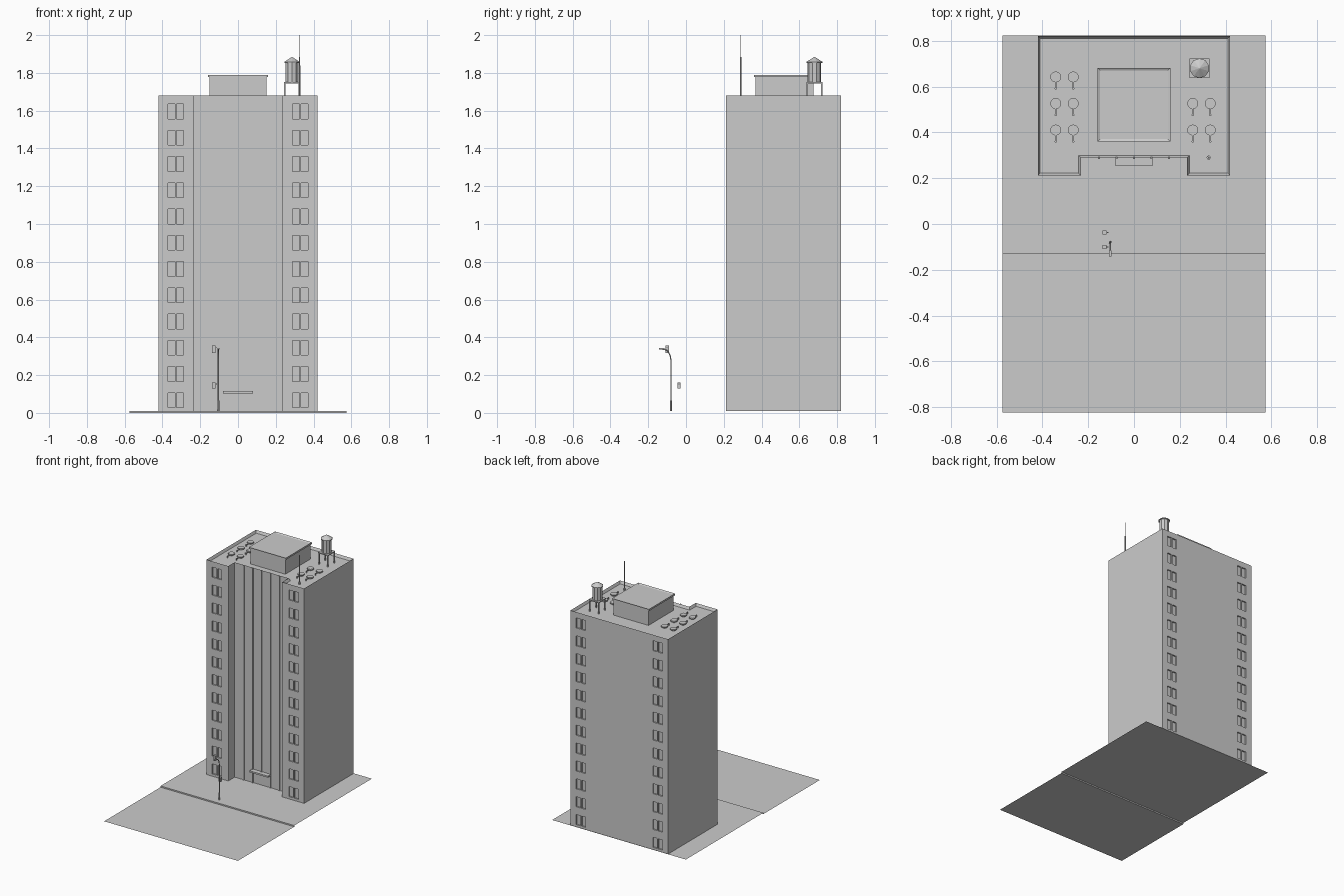
import bpy, bmesh
from math import pi
from mathutils import Matrix, Vector

if "Cube" in bpy.data.objects:
    bpy.data.objects.remove(bpy.data.objects["Cube"], do_unlink=True)

GREY = (0.6, 0.6, 0.6, 1)
grey = bpy.data.materials.new("plain_grey")
grey.use_nodes = True
grey.diffuse_color = GREY
grey.node_tree.nodes["Principled BSDF"].inputs["Base Color"].default_value = GREY


def finish(name, bm):
    bmesh.ops.recalc_face_normals(bm, faces=bm.faces)
    mesh = bpy.data.meshes.new(name)
    bm.to_mesh(mesh)
    bm.free()
    mesh.materials.append(grey)
    obj = bpy.data.objects.new(name, mesh)
    bpy.context.collection.objects.link(obj)
    return obj


def add_box(bm, low, high):
    low, high = Vector(low), Vector(high)
    m = Matrix.Translation((low + high) / 2) @ Matrix.Diagonal((*(high - low), 1))
    bmesh.ops.create_cube(bm, size=1, matrix=m)


def add_cone(bm, x, y, z0, z1, r0, r1, sides=10):
    bmesh.ops.create_cone(bm, cap_ends=True, segments=sides, radius1=r0, radius2=r1,
                          depth=z1 - z0, matrix=Matrix.Translation((x, y, (z0 + z1) / 2)))


def boxes(name, *pairs):
    bm = bmesh.new()
    for low, high in pairs:
        add_box(bm, low, high)
    return finish(name, bm)


def prism_with_parapet(name, outline, z0, z1, rim, drop):
    bm = bmesh.new()
    base = bm.faces.new([bm.verts.new((x, y, z0)) for x, y in outline])
    ext = bmesh.ops.extrude_face_region(bm, geom=[base], use_keep_orig=True)["geom"]
    bmesh.ops.translate(bm, vec=(0, 0, z1 - z0),
                        verts=[g for g in ext if isinstance(g, bmesh.types.BMVert)])
    bmesh.ops.recalc_face_normals(bm, faces=bm.faces)
    top = next(f for f in bm.faces if f.normal.z > 0.9)
    bmesh.ops.inset_region(bm, faces=[top], thickness=rim, use_even_offset=True)
    bmesh.ops.translate(bm, vec=(0, 0, -drop), verts=top.verts)
    return finish(name, bm)


# Ground sheets: sidewalk, curb face and two road lanes
def sheet(name, y0, z0, y1, z1):
    bm = bmesh.new()
    w = 0.575
    bm.faces.new([bm.verts.new(p) for p in ((-w, y0, z0), (w, y0, z0), (w, y1, z1), (-w, y1, z1))])
    return finish(name, bm)


CURB, LANE, EDGE, PAVE = -0.13, -0.36, 0.823, 0.01
sheet("sidewalk", CURB, PAVE, EDGE, PAVE)
sheet("curb", CURB, 0, CURB, PAVE)
sheet("near_lane", LANE, 0, CURB, 0)
sheet("far_lane", -EDGE, 0, LANE, 0)

# Tower block with a recessed centre and a roof parapet
HALF, FRONT, BACK, RECESS, BAY = 0.42, 0.212, 0.82, 0.29, 0.232
TOP, ROOF = 1.68, 1.66
tower = prism_with_parapet("tower", [
    (-HALF, BACK), (-HALF, FRONT), (-BAY, FRONT), (-BAY, RECESS),
    (BAY, RECESS), (BAY, FRONT), (HALF, FRONT), (HALF, BACK)], PAVE, TOP, 0.01, TOP - ROOF)

# Window recesses: a pair on each side of every floor, front and back
bm = bmesh.new()
DEPTH = 0.01
for floor in range(12):
    z = 0.028 + floor * 0.139
    for wall in (FRONT, BACK):
        for side in (-1, 1):
            for x in (0.307, 0.352):
                c = side * x
                add_box(bm, (c - 0.018, wall - DEPTH, z), (c + 0.018, wall + DEPTH, z + 0.078))
cutter = finish("window_cutter", bm)
cutter.hide_render = True
cut = tower.modifiers.new("windows", "BOOLEAN")
cut.operation, cut.object, cut.solver = "DIFFERENCE", cutter, "EXACT"
with bpy.context.temp_override(object=tower, active_object=tower, selected_objects=[tower]):
    bpy.ops.object.modifier_apply(modifier=cut.name)
bpy.data.objects.remove(cutter, do_unlink=True)

# Facade ribs and entrance canopy
SILL = 0.115
for i in range(-2, 3):
    x = i * 0.0765
    boxes("facade_rib", ((x - 0.005, RECESS - 0.007, SILL if i == 0 else PAVE),
                         (x + 0.005, RECESS + 0.002, TOP)))
boxes("entrance_canopy", ((-0.08, 0.253, SILL - 0.012), (0.08, RECESS, SILL)))

# Rooftop machine room with an overhanging rimmed cap
boxes("machine_room", ((-0.15, 0.367, ROOF), (0.15, 0.675, 1.78)))
prism_with_parapet("machine_room_cap",
                   [(-0.159, 0.36), (0.159, 0.36), (0.159, 0.682), (-0.159, 0.682)],
                   1.777, 1.79, 0.011, 0.006)

# Water tank on four legs
TX, TY = 0.286, 0.68
boxes("tank_legs", *[((TX + sx * 0.038 - 0.004, TY + sy * 0.038 - 0.004, ROOF),
                      (TX + sx * 0.038 + 0.004, TY + sy * 0.038 + 0.004, 1.75))
                     for sx in (-1, 1) for sy in (-1, 1)])
boxes("tank_platform", ((TX - 0.043, TY - 0.043, 1.745), (TX + 0.043, TY + 0.043, 1.753)))
bm = bmesh.new()
add_cone(bm, TX, TY, 1.753, 1.852, 0.036, 0.036)
add_cone(bm, TX, TY, 1.852, 1.858, 0.043, 0.043)
add_cone(bm, TX, TY, 1.858, 1.884, 0.043, 0.002)
finish("water_tank", bm)

# Antenna
bm = bmesh.new()
add_cone(bm, 0.326, 0.29, ROOF, 1.675, 0.009, 0.009)
add_cone(bm, 0.326, 0.29, 1.675, 1.885, 0.0045, 0.004, 6)
add_cone(bm, 0.326, 0.29, 1.885, 2.0, 0.0015, 0.0015, 6)
finish("antenna", bm)

# Round roof vents, each with a short pipe toward the front
spots = [(x, y) for x in (-0.342, -0.265, 0.256, 0.333) for y in (0.41, 0.526, 0.642)
         if x < 0 or y < 0.6]
for x, y in spots:
    bm = bmesh.new()
    add_cone(bm, x, y, ROOF, 1.668, 0.012, 0.012)
    add_cone(bm, x, y, 1.668, 1.677, 0.024, 0.024, 12)
    add_box(bm, (x - 0.003, y - 0.05, 1.668), (x + 0.003, y - 0.02, 1.673))
    add_cone(bm, x, y - 0.05, ROOF, 1.675, 0.005, 0.005, 8)
    finish("roof_vent", bm)

# Street lamp: post, curved arm and lamp head
PX, PY = -0.104, -0.08
bm = bmesh.new()
add_cone(bm, PX, PY, PAVE, 0.065, 0.006, 0.005, 8)
finish("lamp_base", bm)
curve = bpy.data.curves.new("lamp_post", "CURVE")
curve.dimensions = "3D"
curve.bevel_depth, curve.bevel_resolution = 0.0035, 1
path = [(0, 0.02), (0, 0.28), (-0.004, 0.305), (-0.014, 0.325), (-0.03, 0.335), (-0.055, 0.339)]
line = curve.splines.new("POLY")
line.points.add(len(path) - 1)
for point, (dy, z) in zip(line.points, path):
    point.co = (PX, PY + dy, z, 1)
curve.materials.append(grey)
bpy.context.collection.objects.link(bpy.data.objects.new("lamp_post", curve))
boxes("lamp_head", ((PX - 0.005, -0.142, 0.336), (PX + 0.005, -0.115, 0.343)))

# Signal boxes beside the lamp post
for name, y, z, h in (("traffic_signal", -0.1, 0.338, 0.02), ("walk_signal", -0.037, 0.145, 0.016)):
    boxes(name, ((-0.137, y - 0.009, z - h), (-0.12, y + 0.009, z + h)),
          ((-0.122, y - 0.002, z + h / 2 - 0.002), (-0.112, y + 0.002, z + h / 2 + 0.002)))
